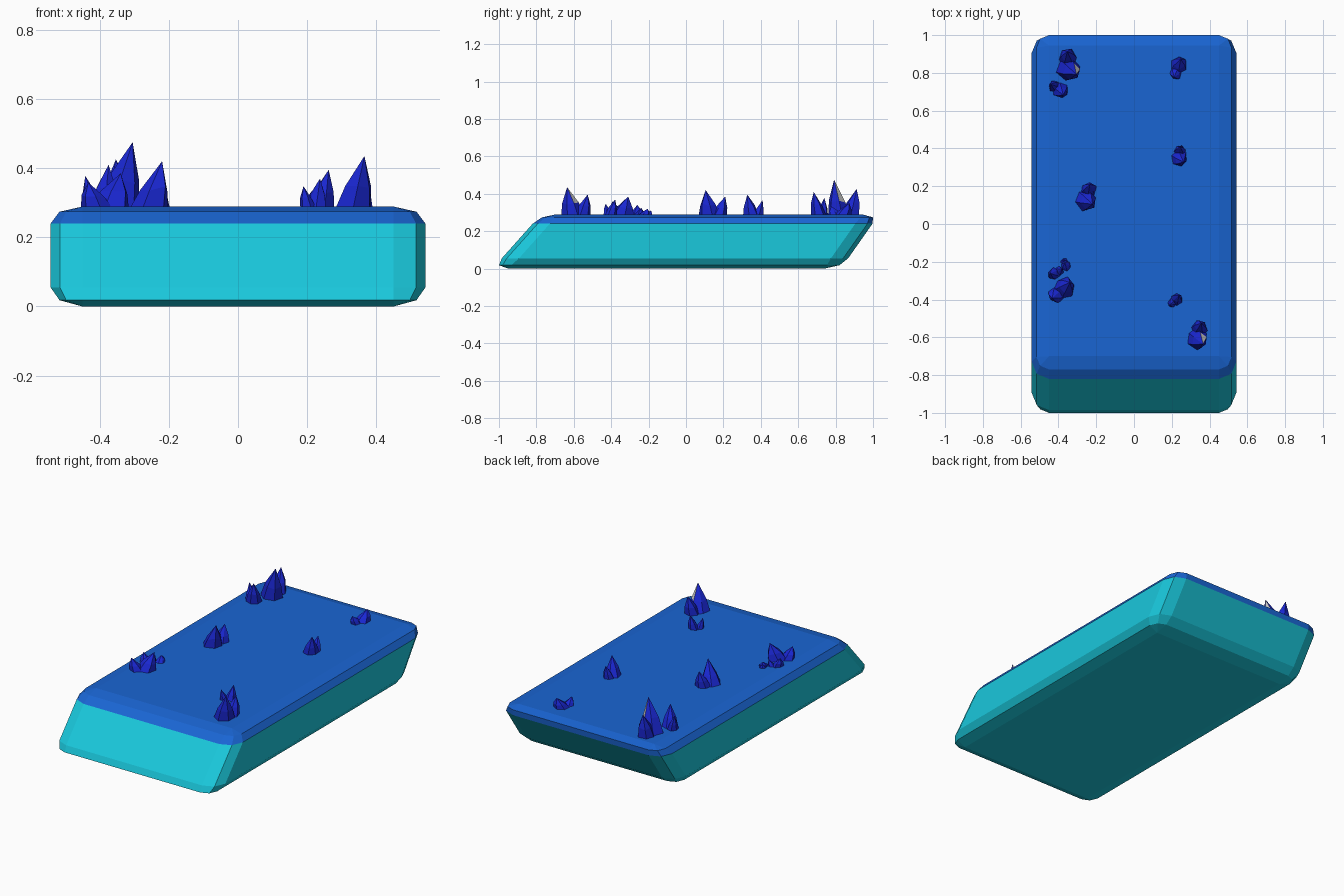
import bpy, bmesh, math, random

if "Cube" in bpy.data.objects:
    bpy.data.objects.remove(bpy.data.objects["Cube"])

random.seed(4)


def material(name, rgb):
    m = bpy.data.materials.new(name)
    m.diffuse_color = (*rgb, 1)
    m.use_nodes = True
    m.node_tree.nodes["Principled BSDF"].inputs["Base Color"].default_value = m.diffuse_color
    return m


TEAL = material("teal_side", (0.01, 0.58, 0.72))
BLUE = material("blue_top", (0.01, 0.13, 0.65))
DEEP = material("deep_blue", (0.01, 0.02, 0.65))
PALE = material("pale_facet", (0.6, 0.6, 0.6))


def finish(bm, name, mats):
    bmesh.ops.remove_doubles(bm, verts=bm.verts, dist=0.0005)
    bmesh.ops.recalc_face_normals(bm, faces=bm.faces)
    me = bpy.data.meshes.new(name)
    bm.to_mesh(me)
    bm.free()
    for m in mats:
        me.materials.append(m)
    ob = bpy.data.objects.new(name, me)
    bpy.context.collection.objects.link(ob)


def bridge(bm, a, b, mat=0):
    for i in range(len(a)):
        j = (i + 1) % len(a)
        bm.faces.new((a[i], a[j], b[j], b[i])).material_index = mat


# Slanted slab: z, front y, back y, corner roundness for each level
LEVELS = [(0, -0.95, 0.74, 0), (0.018, -1, 0.82, 0.72),
          (0.055, -0.985, 0.867, 1), (0.24, -0.82, 0.997, 1),
          (0.274, -0.77, 1, 0.72), (0.289, -0.7, 0.945, 0)]
HX, R = 0.45, 0.092
bm = bmesh.new()
rings = []
for z, front, back, f in LEVELS:
    ring = []
    for q, (sx, sy) in enumerate(((1, 1), (-1, 1), (-1, -1), (1, -1))):
        cy = (back if sy > 0 else front) - sy * R * f
        for k in range(3):
            a = (q + k / 2) * math.pi / 2
            ring.append(bm.verts.new((sx * HX + R * f * math.cos(a),
                                      cy + R * f * math.sin(a), z)))
    rings.append(ring)
for i in range(len(rings) - 1):
    bridge(bm, rings[i], rings[i + 1], int(i >= 3))
# Caps: roundness is zero here, so one vertex per corner
bm.faces.new(rings[0][1::3])
bm.faces.new(rings[-1][1::3]).material_index = 1
finish(bm, "slab", (TEAL, BLUE))

Z0 = 0.285


# Crystal spike: irregular six-sided base, shoulder, tip leaning one way
def spike(bm, x, y, r, top, lean, pale):
    dx, dy = 0.7 * r * math.cos(lean), 0.7 * r * math.sin(lean)
    turn = random.random()
    base, mid = [], []
    for k in range(6):
        a = turn + k * math.tau / 6
        s = r * random.uniform(0.85, 1.05)
        t = random.uniform(0.35, 0.5)
        px, py = s * math.cos(a), s * math.sin(a)
        base.append(bm.verts.new((x + px, y + py, Z0)))
        mid.append(bm.verts.new((x + dx * t + px * 0.72,
                                 y + dy * t + py * 0.72,
                                 Z0 + (top - Z0) * t)))
    tip = bm.verts.new((x + dx, y + dy, top))
    bridge(bm, base, mid)
    for k in range(6):
        f = bm.faces.new((mid[k], mid[(k + 1) % 6], tip))
        f.material_index = int(pale and k == 0)
    bm.faces.new(base[::-1])


# Clumps: x, y, radius, top z, lean and companion directions in degrees
CLUMPS = [(-0.345, 0.82, 0.07, 0.475, -35, 95),
          (-0.39, 0.71, 0.045, 0.41, -60, 150),
          (0.235, 0.84, 0.05, 0.35, 70, -110),
          (0.24, 0.35, 0.045, 0.395, -45, 85),
          (-0.255, 0.13, 0.062, 0.42, -35, 75),
          (-0.37, -0.34, 0.062, 0.385, 45, 220),
          (-0.42, -0.265, 0.035, 0.34, 170, 35),
          (-0.36, -0.225, 0.03, 0.32, 110, 110),
          (0.225, -0.4, 0.035, 0.37, 60, 220),
          (0.335, -0.605, 0.062, 0.435, -45, 75)]
for n, (x, y, r, top, lean, side) in enumerate(CLUMPS):
    bm = bmesh.new()
    lean, side = math.radians(lean), math.radians(side)
    pale = r > 0.065 or n > 8
    spike(bm, x, y, r, top, lean, pale)
    # Smaller companion leaning outwards
    spike(bm, x + r * 0.8 * math.cos(side), y + r * 0.8 * math.sin(side),
          r * 0.75, Z0 + (top - Z0) * 0.74, side, False)
    finish(bm, f"crystal_clump_{n + 1}", (DEEP, PALE))
